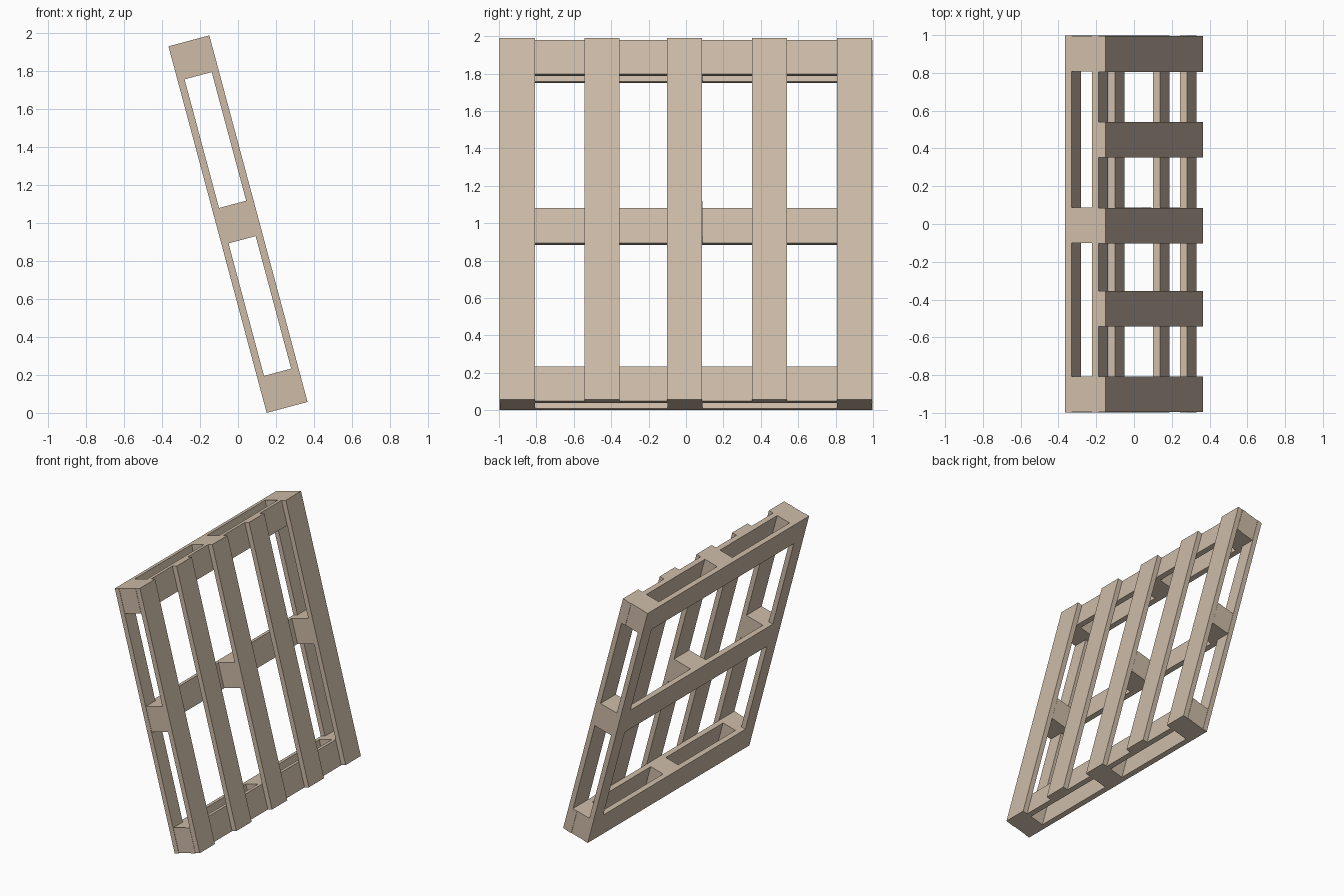
import bpy, bmesh, math
from mathutils import Matrix

if "Cube" in bpy.data.objects:
    bpy.data.objects.remove(bpy.data.objects["Cube"])

# Flat pallet leaning back by 15 degrees
TILT = math.radians(15)
LENGTH, THICK = 2.0, 0.223
T1, T2, T3 = 0.037, 0.148, 0.185       # layer limits through the thickness

wood = bpy.data.materials.new("pale_wood")
wood.diffuse_color = (0.61, 0.50, 0.39, 1)
wood.use_nodes = True
wood.node_tree.nodes["Principled BSDF"].inputs["Base Color"].default_value = wood.diffuse_color

# Local x = thickness, y = width, z = length of the pallet
x0 = (LENGTH * math.sin(TILT) - THICK * math.cos(TILT)) / 2
place = Matrix.Translation((x0, 0, 0)) @ Matrix.Rotation(-TILT, 4, 'Y')


def board(name, t, y, s):
    """Box between limits in thickness, width and length."""
    bm = bmesh.new()
    bmesh.ops.create_cube(bm, size=1)
    for v in bm.verts:
        v.co = [lim[0] if c < 0 else lim[1] for c, lim in zip(v.co, (t, y, s))]
    bm.transform(place)
    me = bpy.data.meshes.new(name)
    bm.to_mesh(me)
    bm.free()
    me.materials.append(wood)
    ob = bpy.data.objects.new(name, me)
    bpy.context.collection.objects.link(ob)


ROWS = [("bottom", 0.0, 0.192), ("middle", 0.915, 1.108), ("top", 1.81, LENGTH)]
COLS = [(-0.995, -0.807), (-0.10, 0.087), (0.807, 0.995)]

for name, s0, s1 in ROWS:
    # Back boards across the width
    board(name + "_back_board", (0, T1), (-0.998, 0.998), (s0, s1))
    # Front cross boards only at the two ends
    has_cross = name != "middle"
    if has_cross:
        board(name + "_cross_board", (T2, T3), (-0.998, 0.998), (s0, s1))
    # Spacer blocks
    for y in COLS:
        board(name + "_block", (T1, T2 if has_cross else T3), y, (s0, s1))

# Narrow side rails joining the back boards
for s in ((ROWS[0][2], ROWS[1][1]), (ROWS[1][2], ROWS[2][1])):
    board("side_rail", (0, T1), (-0.998, -0.878), s)
    board("side_rail", (0, T1), (0.878, 0.998), s)

# Five front slats along the length
for c in (-0.902, -0.449, -0.008, 0.446, 0.900):
    board("front_slat", (T3, THICK), (c - 0.094, c + 0.094), (0, LENGTH))
